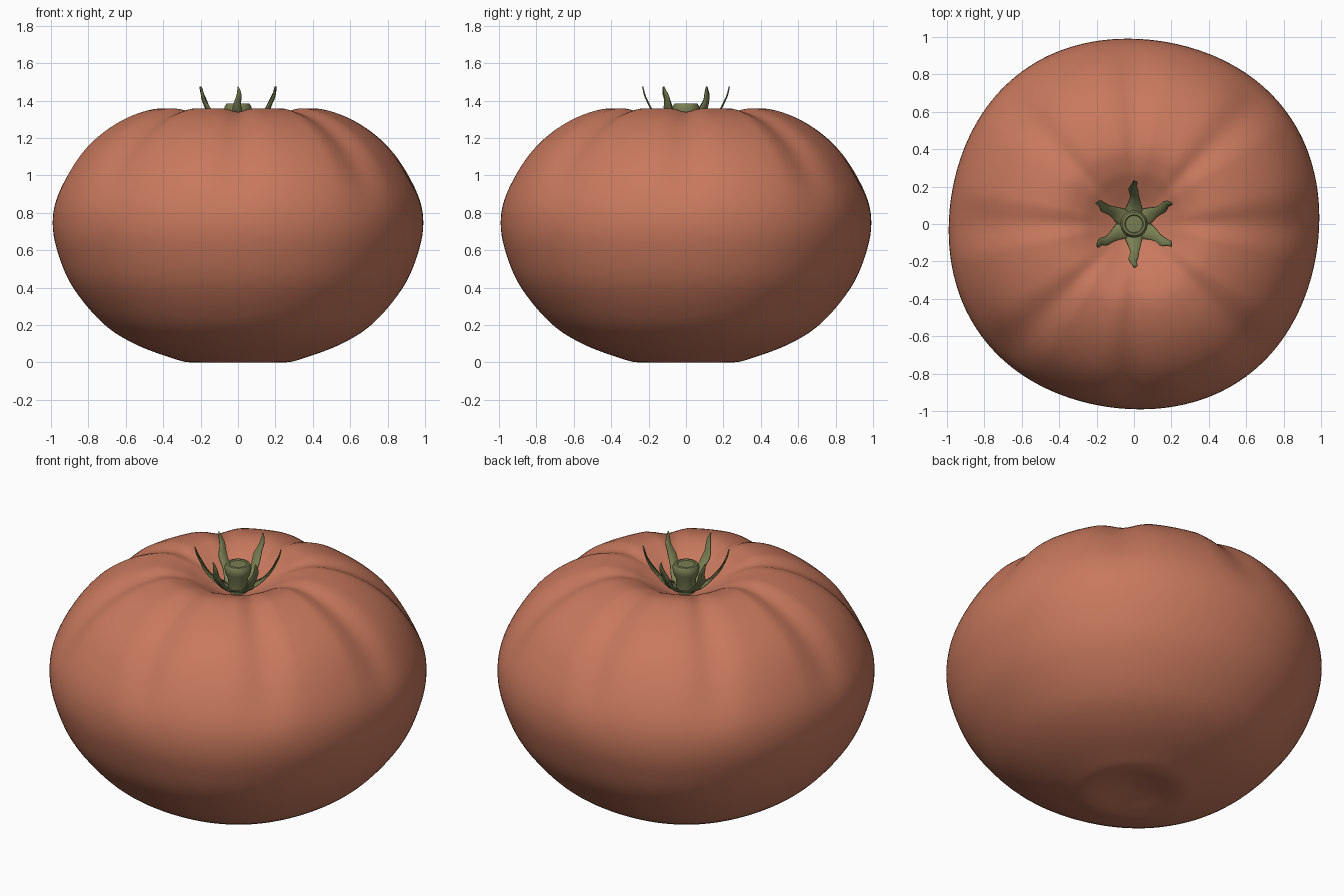
import bpy, bmesh, math
from mathutils import Vector

cube = bpy.data.objects.get("Cube")
if cube:
    bpy.data.objects.remove(cube)


def material(name, rgb):
    m = bpy.data.materials.new(name)
    m.use_nodes = True
    m.diffuse_color = (*rgb, 1)
    m.node_tree.nodes["Principled BSDF"].inputs["Base Color"].default_value = (*rgb, 1)
    return m


def add_object(name, bm, mat):
    bmesh.ops.recalc_face_normals(bm, faces=bm.faces)
    mesh = bpy.data.meshes.new(name)
    bm.to_mesh(mesh)
    bm.free()
    mesh.materials.append(mat)
    ob = bpy.data.objects.new(name, mesh)
    bpy.context.collection.objects.link(ob)
    bpy.ops.object.select_all(action='DESELECT')
    ob.select_set(True)
    bpy.context.view_layer.objects.active = ob
    bpy.ops.object.shade_smooth_by_angle(angle=math.radians(45))
    return ob


def smooth_path(points, steps):
    """Catmull-Rom curve through the points."""
    p = [Vector(q) for q in points]
    p = [p[0] * 2 - p[1]] + p + [p[-1] * 2 - p[-2]]
    out = []
    for a, b, c, d in zip(p, p[1:], p[2:], p[3:]):
        for i in range(steps):
            t = i / steps
            out.append(0.5 * (2 * b + (c - a) * t + (2 * a - 5 * b + 4 * c - d) * t ** 2
                              + (3 * b - a - 3 * c + d) * t ** 3))
    return out + [p[-2]]


def lathe(path, segments, shape=lambda r, z, a: (r, z)):
    """Spin an (r, z) path whose two ends lie on the axis."""
    bm = bmesh.new()
    rings = []
    for r, z in path[1:-1]:
        ring = []
        for i in range(segments):
            a = math.tau * i / segments
            r2, z2 = shape(r, z, a)
            ring.append(bm.verts.new((r2 * math.cos(a), r2 * math.sin(a), z2)))
        rings.append(ring)
    for low, high in zip(rings, rings[1:]):
        for i in range(segments):
            j = (i + 1) % segments
            bm.faces.new((low[i], low[j], high[j], high[i]))
    for end, ring in ((path[0], rings[0]), (path[-1], rings[-1])):
        tip = bm.verts.new((0, 0, end[1]))
        for i in range(segments):
            bm.faces.new((tip, ring[i], ring[(i + 1) % segments]))
    return bm


def smoothstep(lo, hi, v):
    t = min(max((v - lo) / (hi - lo), 0), 1)
    return t * t * (3 - 2 * t)


def fruit_shape(r, z, a):
    # gentle four-sided outline, plus shoulder grooves that fade down the sides
    lobe = 1 + 0.012 * math.cos(4 * a - math.radians(144)) * smoothstep(0.1, 0.6, r)
    groove = abs(math.cos(4 * a)) ** 8 if math.cos(8 * a) > 0 else 0
    depth = 0.03 * groove * smoothstep(0.75, 1.2, z) * smoothstep(0.12, 0.45, r)
    k = 1 - depth
    return r * lobe * k, 0.7 + (z - 0.7) * k


red = material("tomato red", (0.58, 0.19, 0.11))
green = material("stem green", (0.19, 0.21, 0.085))

# Fruit body
profile = [(0, 0.035), (0.12, 0.02), (0.25, 0), (0.36, 0.025), (0.56, 0.1), (0.73, 0.21),
           (0.89, 0.4), (0.97, 0.58), (1, 0.74), (0.975, 0.9), (0.88, 1.08), (0.76, 1.21),
           (0.6, 1.31), (0.43, 1.358), (0.3, 1.335), (0.2, 1.285), (0.1, 1.235), (0, 1.21)]
add_object("fruit", lathe(smooth_path(profile, 5), 160, fruit_shape), red)

# Stem stub
stub = [(0, 1.22), (0.05, 1.22), (0.055, 1.3), (0.07, 1.335), (0.073, 1.365),
        (0.062, 1.383), (0.05, 1.385), (0.045, 1.38), (0, 1.38)]
add_object("stem", lathe(stub, 32), green)

# Six upturned sepals: radius, height, half width
sepal = smooth_path([(0, 1.232, 0.02), (0.07, 1.245, 0.045), (0.11, 1.267, 0.036),
                     (0.15, 1.305, 0.024), (0.185, 1.35, 0.025), (0.205, 1.39, 0.018),
                     (0.222, 1.43, 0.013), (0.232, 1.475, 0.002)], 3)
bm = bmesh.new()
for n in range(6):
    a = math.radians(90 + 60 * n)
    out, side = Vector((math.cos(a), math.sin(a), 0)), Vector((-math.sin(a), math.cos(a), 0))
    rows = []
    for i, (r, z, w) in enumerate(sepal):
        sway = 0.006 * math.sin(i * 0.6 + n) * r / 0.23
        rows.append([bm.verts.new(out * (r - 0.15 * w * s * s) + side * (w * s + sway)
                                  + Vector((0, 0, z + 0.1 * w * s * s)))
                     for s in (-1, 0, 1)])
    for p, q in zip(rows, rows[1:]):
        for k in (0, 1):
            bm.faces.new((p[k], p[k + 1], q[k + 1], q[k]))
calyx = add_object("sepals", bm, green)
mod = calyx.modifiers.new("thickness", 'SOLIDIFY')
mod.thickness = 0.006
mod.offset = 0
